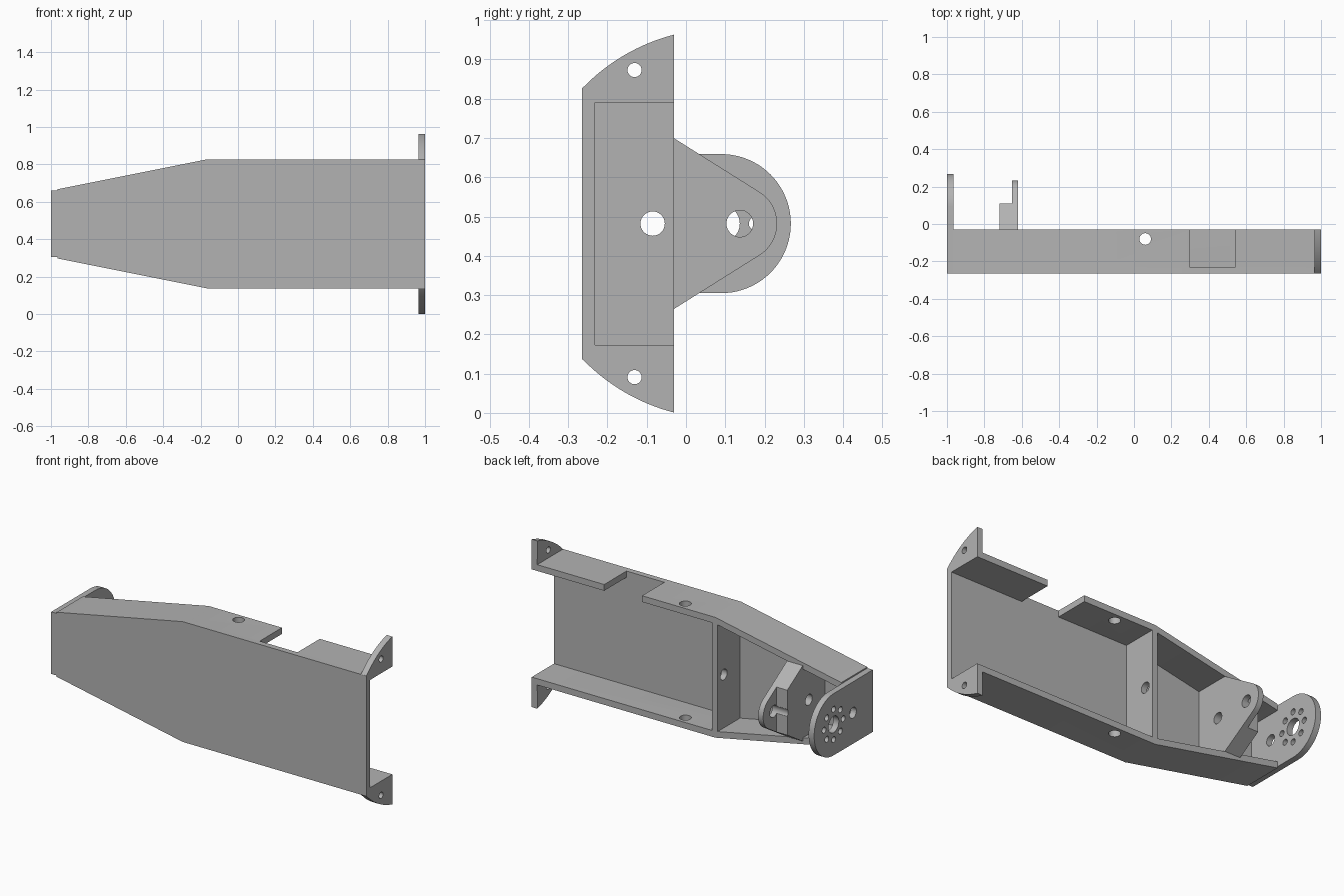
import bpy, bmesh, math
from mathutils import Matrix, Vector

cube = bpy.data.objects.get("Cube")
if cube:
    bpy.data.objects.remove(cube, do_unlink=True)

MID = 0.482              # height of the symmetry plane
BACK, RIM, FRONT = -0.232, -0.03, -0.265

grey = bpy.data.materials.new("plain grey")
grey.use_nodes = True
colour = (0.45, 0.45, 0.45, 1)
grey.diffuse_color = colour
grey.node_tree.nodes["Principled BSDF"].inputs["Base Color"].default_value = colour


def prism(name, points, axis, lo, hi):
    """Extrude a profile: (y, z) points along x, or (x, z) points along y."""
    bm = bmesh.new()
    place = (lambda a, b, t: (t, a, MID + b)) if axis == "x" else (lambda a, b, t: (a, t, MID + b))
    face = bm.faces.new([bm.verts.new(place(a, b, lo)) for a, b in points])
    moved = bmesh.ops.extrude_face_region(bm, geom=[face])["geom"]
    step = Vector((hi - lo, 0, 0)) if axis == "x" else Vector((0, hi - lo, 0))
    bmesh.ops.translate(bm, vec=step, verts=[v for v in moved if isinstance(v, bmesh.types.BMVert)])
    bmesh.ops.recalc_face_normals(bm, faces=bm.faces)
    mesh = bpy.data.meshes.new(name)
    bm.to_mesh(mesh)
    bm.free()
    mesh.materials.append(grey)
    obj = bpy.data.objects.new(name, mesh)
    bpy.context.collection.objects.link(obj)
    return obj


def box(name, x, y, z):
    return prism(name, [(y[0], z[0]), (y[1], z[0]), (y[1], z[1]), (y[0], z[1])], "x", *x)


def drill(name, centre, radius, axis):
    """Cylinder cutter along x or z; centre height is relative to MID."""
    bm = bmesh.new()
    turn = Matrix.Rotation(math.pi / 2, 4, "Y") if axis == "x" else Matrix()
    x, y, z = centre
    bmesh.ops.create_cone(bm, cap_ends=True, segments=32, radius1=radius, radius2=radius,
                          depth=0.3, matrix=Matrix.Translation((x, y, MID + z)) @ turn)
    mesh = bpy.data.meshes.new(name)
    bm.to_mesh(mesh)
    bm.free()
    mesh.materials.append(grey)
    obj = bpy.data.objects.new(name, mesh)
    bpy.context.collection.objects.link(obj)
    return obj


def cut(obj, *cutters):
    """Subtract the cutters, then discard them."""
    bpy.context.view_layer.objects.active = obj
    for cutter in cutters:
        cutter.hide_render = True
        mod = obj.modifiers.new("cut", "BOOLEAN")
        mod.operation, mod.solver, mod.object = "DIFFERENCE", "EXACT", cutter
        bpy.ops.object.modifier_apply(modifier=mod.name)
        bpy.data.objects.remove(cutter, do_unlink=True)


def arc(cy, radius, start, end, steps):
    return [(cy + radius * math.cos(start + (end - start) * i / steps),
             radius * math.sin(start + (end - start) * i / steps)) for i in range(steps + 1)]


parts = []

# Tapered front plate
outer = [(-0.965, 0.185), (-0.165, 0.345), (1, 0.345)]
parts.append(prism("front_plate", outer + [(x, -h) for x, h in reversed(outer)], "y", FRONT, BACK))

# Long side walls and end flanges, mirrored about the mid plane
inner = [(1, 0.309), (-0.165, 0.309), (-0.965, 0.148)]
rise = [math.atan2(0.481, -0.124), math.atan2(0.343, -0.359)]
curve = arc(0.094, 0.497, *rise, 16)
for side, s in (("top", 1), ("bottom", -1)):
    wall = prism(side + "_wall", [(x, s * h) for x, h in outer + inner], "y", BACK, RIM)
    cut(wall, drill("wall_hole", (0.06, -0.08, s * 0.33), 0.031, "z"))
    if s > 0:
        cut(wall, box("notch", (0.30, 0.54), (BACK - 0.01, 0.1), (0.2, 0.45)))
    tab = [(RIM, 0.345)] + curve + [(FRONT, 0.345)]
    flange = prism(side + "_flange", [(y, s * h) for y, h in tab], "x", 0.965, 1)
    cut(flange, drill("flange_hole", (0.98, -0.131, s * 0.391), 0.018, "x"))
    parts += [wall, flange]

# Cross wall at the start of the taper
bulkhead = box("bulkhead", (-0.18, -0.145), (BACK, RIM), (-0.309, 0.309))
cut(bulkhead, drill("cable_hole", (-0.16, -0.085, 0), 0.031, "x"))
parts.append(bulkhead)

# Rounded end plate with a ring of screw holes around the hub
half = math.pi / 2
plate = prism("end_plate", [(FRONT, -0.178)] + arc(0.09, 0.177, -half, half, 40) + [(FRONT, 0.178)],
              "x", -1, -0.965)
cut(plate, drill("cable_hole", (-0.98, -0.085, 0), 0.031, "x"),
    drill("hub_hole", (-0.98, 0.09, 0), 0.047, "x"))
for i in range(8):
    a = i * math.pi / 4
    cut(plate, drill("screw_hole", (-0.98, 0.09 + 0.087 * math.cos(a), 0.087 * math.sin(a)), 0.017, "x"))
parts.append(plate)

# Pivot bracket: thick foot with a thinner rounded tip
lean = math.radians(58.6)
profile = [(BACK, -0.217), (RIM, -0.217)] + arc(0.137, 0.095, -lean, lean, 24) + [(RIM, 0.217), (BACK, 0.217)]
bracket = prism("pivot_bracket", profile, "x", -0.72, -0.62)
cut(bracket, box("step", (-0.8, -0.652), (0.11, 0.4), (-0.4, 0.4)),
    drill("cable_hole", (-0.67, -0.085, 0), 0.031, "x"),
    drill("pivot_hole", (-0.67, 0.137, 0), 0.034, "x"))
parts.append(bracket)

# Smooth the round surfaces, keep hard edges
bpy.ops.object.select_all(action="DESELECT")
for obj in parts:
    obj.select_set(True)
bpy.context.view_layer.objects.active = parts[0]
bpy.ops.object.shade_smooth_by_angle(angle=math.radians(30))
